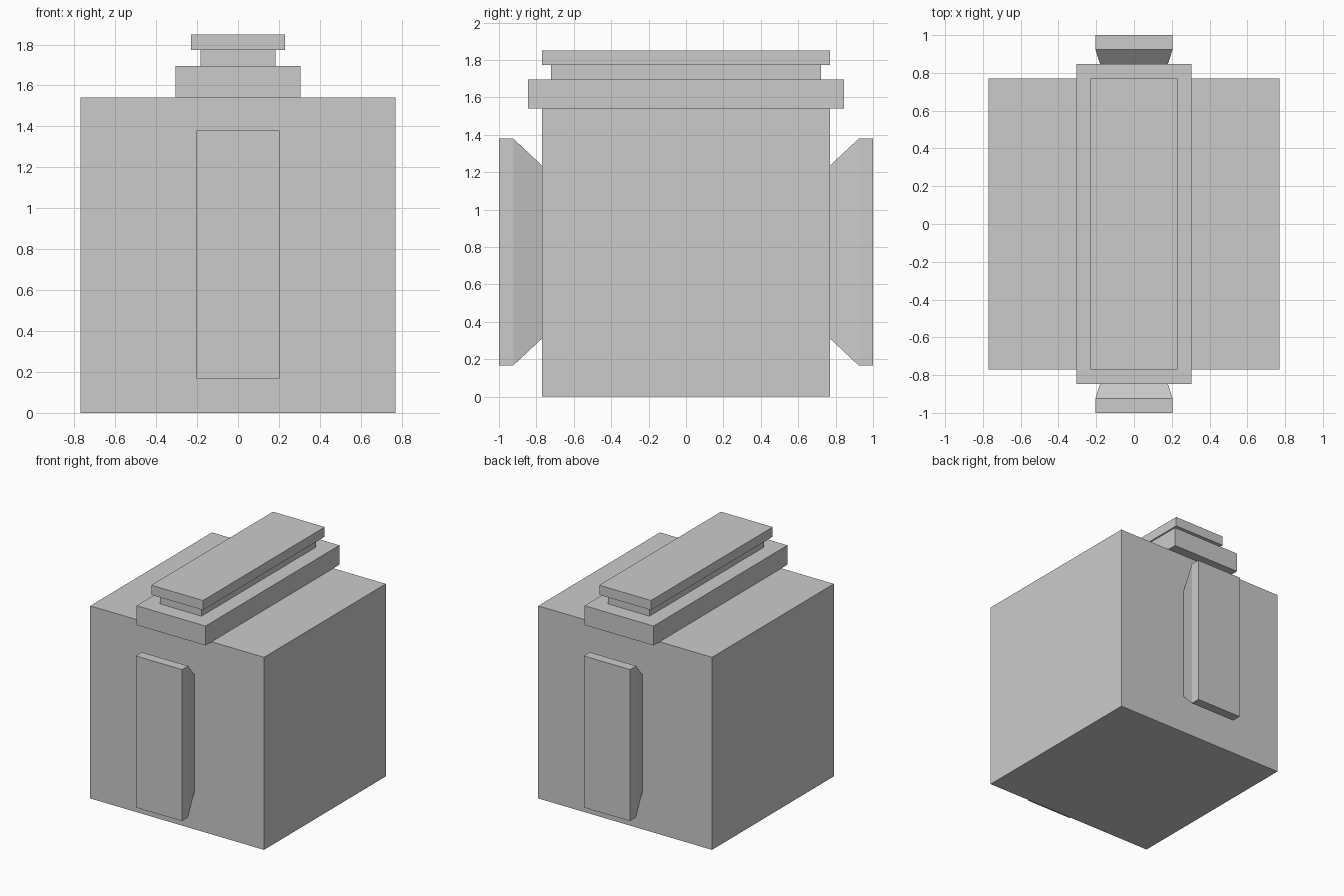
import bpy
import bmesh

default = bpy.data.objects.get("Cube")
if default:
    bpy.data.objects.remove(default, do_unlink=True)

grey = bpy.data.materials.new("light_grey")
grey.use_nodes = True
GREY = (0.6, 0.6, 0.6, 1)
grey.diffuse_color = GREY
grey.node_tree.nodes["Principled BSDF"].inputs["Base Color"].default_value = GREY


def finish(name, bm):
    bmesh.ops.recalc_face_normals(bm, faces=bm.faces)
    mesh = bpy.data.meshes.new(name)
    bm.to_mesh(mesh)
    bm.free()
    mesh.materials.append(grey)
    obj = bpy.data.objects.new(name, mesh)
    bpy.context.collection.objects.link(obj)
    return obj


def box(name, half_x, half_y, z0, z1):
    bm = bmesh.new()
    bmesh.ops.create_cube(bm, size=2)
    for v in bm.verts:
        v.co = (v.co.x * half_x, v.co.y * half_y, z1 if v.co.z > 0 else z0)
    return finish(name, bm)


def side_panel(name, side):
    """Slab with a flared base that narrows towards the body."""
    bm = bmesh.new()
    centre, half_x, half_z, taper = 0.773, 0.204, 0.606, 0.762
    loops = []
    for y, s in ((0.769, taper), (0.923, 1), (1.0, 1)):
        loops.append([bm.verts.new((sx * half_x * s, side * y, centre + sz * half_z * s))
                      for sx, sz in ((-1, -1), (1, -1), (1, 1), (-1, 1))])
    for a, b in zip(loops, loops[1:]):
        for i in range(4):
            j = (i + 1) % 4
            bm.faces.new((a[i], a[j], b[j], b[i]))
    bm.faces.new(loops[0])
    bm.faces.new(loops[-1])
    return finish(name, bm)


# Main block and stacked lid
box("body", 0.769, 0.769, 0, 1.54)
box("lid_base", 0.305, 0.846, 1.54, 1.695)
box("lid_neck", 0.184, 0.723, 1.695, 1.773)
box("lid_cap", 0.229, 0.769, 1.773, 1.85)

# Matching panels on front and back
side_panel("front_panel", -1)
side_panel("back_panel", 1)
